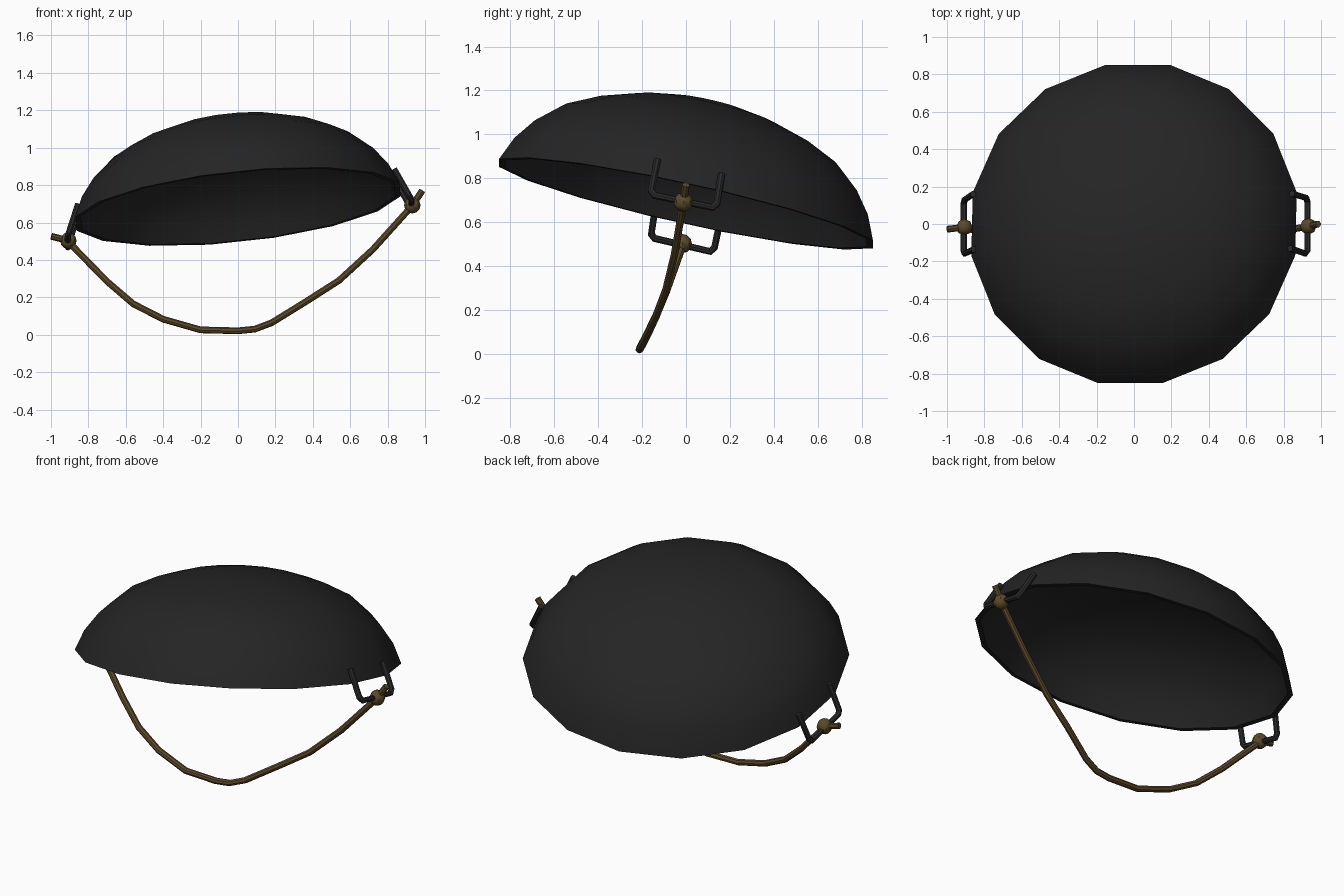
import bpy, bmesh, math
from mathutils import Vector, Matrix

if "Cube" in bpy.data.objects:
    bpy.data.objects.remove(bpy.data.objects["Cube"])


def material(name, rgb):
    m = bpy.data.materials.new(name)
    m.diffuse_color = (*rgb, 1)
    m.use_nodes = True
    m.node_tree.nodes["Principled BSDF"].inputs["Base Color"].default_value = m.diffuse_color
    return m


BLACK = material("black_shell", (0.018, 0.018, 0.018))
METAL = material("dark_metal", (0.023, 0.023, 0.025))
BROWN = material("brown_cord", (0.105, 0.068, 0.022))


def finish(obj, mat, angle=40):
    obj.data.materials.clear()
    obj.data.materials.append(mat)
    bpy.ops.object.select_all(action='DESELECT')
    obj.select_set(True)
    bpy.context.view_layer.objects.active = obj
    bpy.ops.object.shade_smooth_by_angle(angle=math.radians(angle))


def tube(name, points, radius, mat, resolution=2):
    """Round rod along a polyline with closed ends, turned into a mesh."""
    cu = bpy.data.curves.new(name, 'CURVE')
    cu.dimensions = '3D'
    cu.bevel_depth = radius
    cu.bevel_resolution = resolution
    cu.use_fill_caps = True
    sp = cu.splines.new('POLY')
    sp.points.add(len(points) - 1)
    for p, co in zip(sp.points, points):
        p.co = (*co, 1)
    obj = bpy.data.objects.new(name, cu)
    bpy.context.collection.objects.link(obj)
    bpy.ops.object.select_all(action='DESELECT')
    obj.select_set(True)
    bpy.context.view_layer.objects.active = obj
    bpy.ops.object.convert(target='MESH')
    finish(bpy.context.object, mat)


# Domed shell: 16-sided lathe with an inner surface, tilted back and sideways
SIDES = 16
outer = [(0.888, 0), (0.84, 0.11), (0.765, 0.21), (0.64, 0.318),
         (0.49, 0.39), (0.32, 0.443), (0.16, 0.472), (0, 0.482)]
inner = [(r * 0.967, z * 0.945) for r, z in reversed(outer)]
profile = outer + inner

bm = bmesh.new()
rings = []
for r, z in profile:
    if r == 0:
        rings.append([bm.verts.new((0, 0, z))] * SIDES)
    else:
        rings.append([bm.verts.new((r * math.cos(a), r * math.sin(a), z))
                      for a in (math.tau * (i + 0.5) / SIDES for i in range(SIDES))])
for k, lower in enumerate(rings):
    upper = rings[(k + 1) % len(rings)]
    if len(set(lower)) == 1 and len(set(upper)) == 1:
        continue
    for i in range(SIDES):
        j = (i + 1) % SIDES
        quad = dict.fromkeys([lower[i], lower[j], upper[j], upper[i]])
        bm.faces.new(list(quad))
bmesh.ops.recalc_face_normals(bm, faces=bm.faces)
mesh = bpy.data.meshes.new("domed_shell")
bm.to_mesh(mesh)
bm.free()
shell = bpy.data.objects.new("domed_shell", mesh)
bpy.context.collection.objects.link(shell)
axis_z = Vector((-0.107, 0.22, 1)).normalized()
axis_x = Vector((1, 0, 0.107)).normalized()
axis_y = axis_z.cross(axis_x)
mesh.transform(Matrix.Translation((0, 0, 0.685))
               @ Matrix((axis_x, axis_y, axis_z)).transposed().to_4x4())
finish(shell, BLACK, 35)

# Side brackets: U-shaped rods with clipped corners
brackets = {
    "right_bracket": [(0.835, -0.13, 0.885), (0.915, -0.158, 0.745), (0.927, -0.142, 0.722),
                      (0.927, 0.12, 0.667), (0.92, 0.14, 0.685), (0.845, 0.162, 0.82)],
    "left_bracket": [(-0.855, -0.135, 0.70), (-0.905, -0.158, 0.545), (-0.91, -0.142, 0.526),
                     (-0.91, 0.11, 0.467), (-0.905, 0.13, 0.485), (-0.86, 0.16, 0.63)],
}
for name, pts in brackets.items():
    tube(name, pts, 0.017, METAL)

# Hanging cord between the brackets
cord = [(-0.905, -0.015, 0.495), (-0.70, -0.09, 0.285), (-0.56, -0.14, 0.165),
        (-0.40, -0.178, 0.083), (-0.20, -0.208, 0.026), (0.0, -0.212, 0.021),
        (0.09, -0.208, 0.03), (0.18, -0.19, 0.064), (0.36, -0.135, 0.175),
        (0.54, -0.092, 0.29), (0.72, -0.052, 0.455), (0.932, -0.012, 0.69)]
tube("cord", cord, 0.018, BROWN)

# Knots with loose cord ends
for side, centre, tip in (("right", (0.932, -0.012, 0.692), (0.985, 0.0, 0.77)),
                          ("left", (-0.907, -0.017, 0.503), (-0.998, -0.028, 0.526))):
    bpy.ops.mesh.primitive_uv_sphere_add(segments=8, ring_count=6, radius=0.044, location=centre)
    knot = bpy.context.object
    knot.name = side + "_knot"
    finish(knot, BROWN)
    tube(side + "_cord_end", [centre, tip], 0.018, BROWN)
